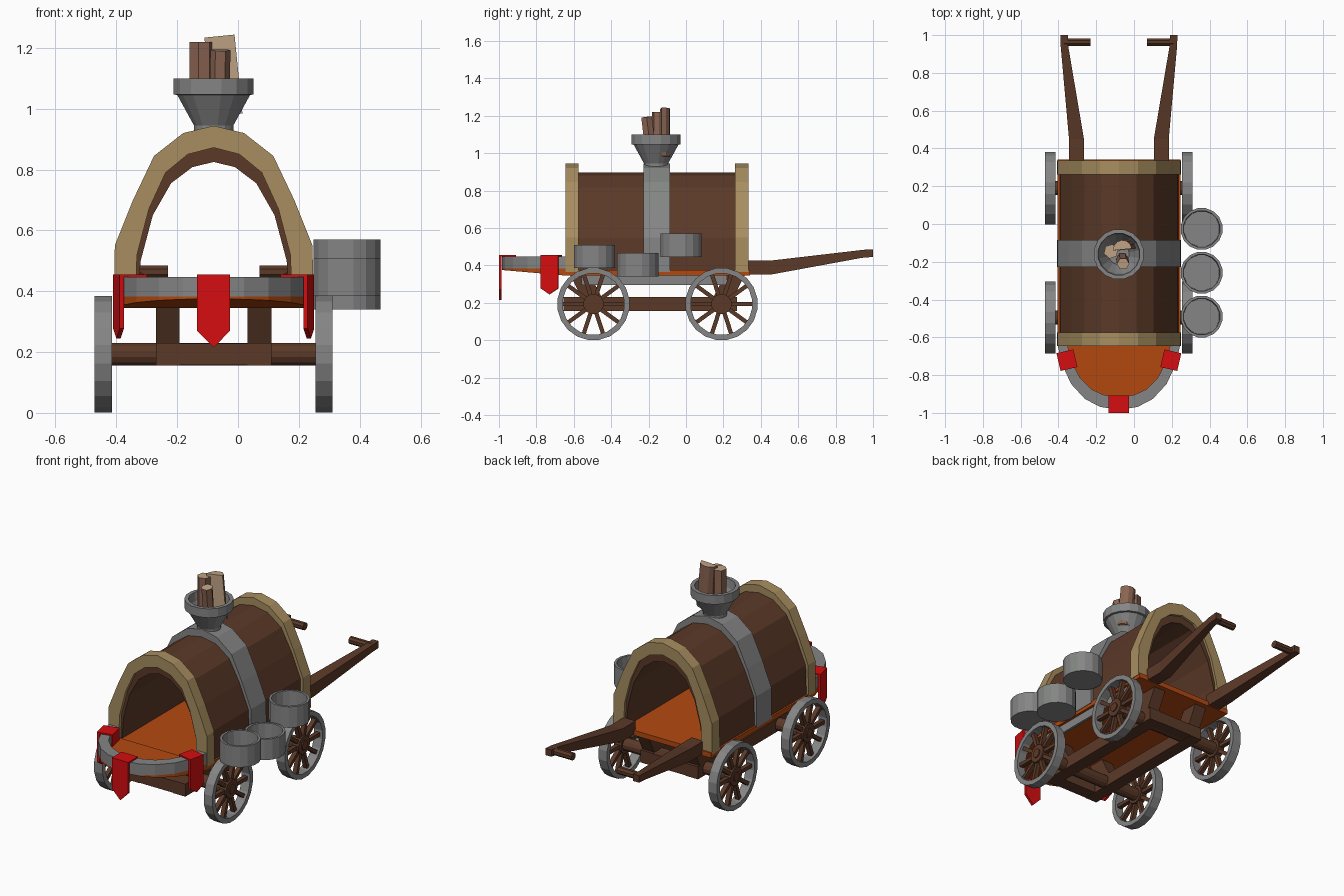
import bpy, bmesh, math
from mathutils import Vector, Matrix

if "Cube" in bpy.data.objects:
    bpy.data.objects.remove(bpy.data.objects["Cube"])

CX = -0.08  # centre line of the cart


def mat(name, c):
    m = bpy.data.materials.new(name)
    m.diffuse_color = (*c, 1)
    m.use_nodes = True
    m.node_tree.nodes["Principled BSDF"].inputs["Base Color"].default_value = m.diffuse_color
    return m


WOOD = mat("dark wood", (0.105, 0.041, 0.021))
ORANGE = mat("orange boards", (0.45, 0.066, 0.005))
GREY = mat("grey metal", (0.23, 0.235, 0.23))
TAN = mat("tan trim", (0.39, 0.27, 0.115))
RED = mat("red cloth", (0.66, 0.004, 0.005))
BARK = mat("log bark", (0.26, 0.13, 0.085))
CUT = mat("cut log", (0.52, 0.36, 0.23))


def finish(name, bm, *mats):
    bmesh.ops.recalc_face_normals(bm, faces=bm.faces)
    me = bpy.data.meshes.new(name)
    bm.to_mesh(me)
    bm.free()
    for m in mats:
        me.materials.append(m)
    ob = bpy.data.objects.new(name, me)
    bpy.context.collection.objects.link(ob)
    return ob


def hull(name, pts, m):
    bm = bmesh.new()
    for p in pts:
        bm.verts.new(p)
    bmesh.ops.convex_hull(bm, input=bm.verts)
    bmesh.ops.dissolve_limit(bm, angle_limit=0.01, verts=bm.verts, edges=bm.edges)
    return finish(name, bm, m)


def box(name, x, y, z, m):
    return hull(name, [(a, b, c) for a in x for b in y for c in z], m)


def mirrored(half):
    return [(CX - d, v) for d, v in half] + [(CX + d, v) for d, v in half[-2::-1]]


def strip(name, outer, inner, lo, hi, m, upright=True):
    """Band between two open half profiles, mirrored and given depth."""
    o, i = mirrored(outer), mirrored(inner)
    bm = bmesh.new()
    rows = []
    for (a, b), (c, d) in zip(o, i):
        q = [(a, b, lo), (a, b, hi), (c, d, hi), (c, d, lo)]
        rows.append([bm.verts.new((p[0], p[2], p[1]) if upright else p) for p in q])
    for r, s in zip(rows, rows[1:]):
        for k in range(4):
            j = (k + 1) % 4
            bm.faces.new((r[k], r[j], s[j], s[k]))
    bm.faces.new(rows[0])
    bm.faces.new(rows[-1])
    return finish(name, bm, m)


def lathe(name, prof, n, loc, m, along_x=False, closed=False):
    bm = bmesh.new()
    rings = []
    for r, z in prof:
        ring = []
        for k in range(n):
            t = 2 * math.pi * (k + 0.5) / n
            p = (r * math.cos(t), r * math.sin(t), z)
            ring.append(bm.verts.new((p[2], p[0], p[1]) if along_x else p))
        rings.append(ring)
    pairs = list(zip(rings, rings[1:]))
    if closed:
        pairs.append((rings[-1], rings[0]))
    for a, b in pairs:
        for k in range(n):
            j = (k + 1) % n
            bm.faces.new((a[k], a[j], b[j], b[k]))
    if not closed:
        bm.faces.new(rings[0])
        bm.faces.new(rings[-1])
    bmesh.ops.translate(bm, vec=loc, verts=bm.verts)
    return finish(name, bm, m)


# Arched cover, tan end hoops and grey middle band
OUT = [(.328, .365), (.325, .55), (.265, .70), (.196, .845), (.10, .92), (0, .944)]
MID = [(.258, .365), (.252, .52), (.213, .67), (.158, .79), (.085, .85), (0, .872)]
SHELL = [(.315, .365), (.309, .545), (.25, .688), (.182, .815), (.092, .88), (0, .897)]
INN = [(.25, .365), (.24, .50), (.20, .65), (.14, .755), (.07, .808), (0, .825)]
strip("cover", SHELL, INN, -.625, .32, WOOD)
strip("front_hoop", OUT, MID, -.645, -.575, TAN)
strip("back_hoop", OUT, MID, .262, .335, TAN)
strip("middle_band", OUT, MID, -.228, -.085, GREY)

# Floor, rounded nose and nose rail
NOSE = [(.325, -.64), (.30, -.745), (.253, -.847), (.18, -.926), (.10, -.968), (0, -.985)]
NOSE_IN = [(.272, -.64), (.25, -.73), (.205, -.815), (.145, -.875), (.08, -.905), (0, -.915)]
box("floor", (CX - .325, CX + .325), (-.64, .342), (.345, .375), ORANGE)
hull("nose_floor", [(x, y, .382) for x, y in mirrored(NOSE)]
     + [(x, y, .345 + .03 * (-.64 - y) / .345) for x, y in mirrored(NOSE)], ORANGE)
strip("nose_rail", NOSE, NOSE_IN, .378, .447, GREY, upright=False)


# Red pennants folded over the rail
def pennant(name, x, y, ang, shoulder, tip, w):
    bm = bmesh.new()
    M = Matrix.Translation((x, y, 0)) @ Matrix.Rotation(ang, 4, 'Z')

    def prism(outline, d0, d1):
        a = [bm.verts.new(M @ Vector((u, d0, z))) for u, z in outline]
        b = [bm.verts.new(M @ Vector((u, d1, z))) for u, z in outline]
        bm.faces.new(a)
        bm.faces.new(b)
        for k in range(len(a)):
            j = (k + 1) % len(a)
            bm.faces.new((a[k], a[j], b[j], b[k]))
    prism([(-w, .455), (w, .455), (w, shoulder), (0, tip), (-w, shoulder)], -.014, 0)
    prism([(-w, .446), (w, .446), (w, .455), (-w, .455)], 0, .078)
    prism([(-w, .383), (w, .383), (w, .446), (-w, .446)], .070, .078)
    finish(name, bm, RED)


pennant("front_pennant", CX, -.986, 0, .27, .215, .054)
for s, side in ((-1, "left"), (1, "right")):
    pennant(side + "_pennant", CX + s * .306, -.728, s * math.radians(77), .277, .245, .048)

# Under frame: long beams, cross beams and slanted brackets
for s, side in ((-1, "left"), (1, "right")):
    xs = (CX + s * .112, CX + s * .19)
    box(side + "_beam", xs, (-.655, .272), (.155, .23), WOOD)
    for end, c, d in (("front", -.495, -1), ("back", .19, 1)):
        hull(f"{end}_{side}_bracket", [(x, c + d * o, z) for x in xs for o, z in
             ((-.06, .2), (.05, .2), (.02, .35), (.125, .35))], WOOD)
box("front_cross_beam", (CX - .12, CX + .12), (-.655, -.575), (.157, .228), WOOD)
box("back_cross_beam", (CX - .12, CX + .12), (.192, .272), (.157, .228), WOOD)
box("bucket_strip", (.215, .23), (-.56, .22), (.295, .346), GREY)

# Axles and spoked wheels
ZW = .193
for end, yc in (("front", -.495), ("back", .19)):
    lathe(end + "_axle", [(.038, -.36), (.038, .36)], 12, (CX, yc, ZW), WOOD, True)
    for s, side in ((-1, "left"), (1, "right")):
        c = Vector((CX + s * .363, yc, ZW))
        nm = f"{end}_{side}_"
        lathe(nm + "rim", [(.194, -.028), (.194, .028), (.165, .028), (.165, -.028)],
              20, c, GREY, True, True)
        lathe(nm + "hub", [(.055, -.022), (.055, .022)], 12, c, WOOD, True)
        lathe(nm + "hub_cap", [(.028, -.028), (.028, .028)], 8, c, WOOD, True)
        bm = bmesh.new()
        for k in range(10):
            t = 2 * math.pi * k / 10
            M = (Matrix.Translation(c) @ Matrix.Rotation(t, 4, 'X')
                 @ Matrix.Translation((0, .107, 0)) @ Matrix.Diagonal((.026, .125, .022, 1)))
            bmesh.ops.create_cube(bm, size=1, matrix=M)
        finish(nm + "spokes", bm, WOOD)

# Pull shafts with hand grips
for s, side in ((-1, "left"), (1, "right")):
    def sec(a, b, y, z0, z1):
        return [(CX + s * x, y, z) for x in (a, b) for z in (z0, z1)]
    A = sec(.185, .264, .325, .35, .425)
    B = sec(.185, .264, .45, .35, .425)
    C = sec(.268, .308, .94, .44, .482)
    D = sec(.27, .31, 1.0, .445, .486)
    hull(side + "_shaft_root", A + B, WOOD)
    hull(side + "_shaft", B + C, WOOD)
    hull(side + "_shaft_end", C + D, WOOD)
    lathe(side + "_grip", [(.022, -.07), (.022, .07)], 8, (CX + s * .22, .963, .464), WOOD, True)

# Buckets on the right side
for k, (y, z) in enumerate(((-.026, .445), (-.258, .34), (-.49, .385))):
    lathe(f"bucket_{k + 1}", [(.112, 0), (.112, .125), (.098, .125), (.095, .025)],
          16, (.358, y, z), GREY)

# Funnel chimney
lathe("funnel", [(.066, .90), (.066, .945), (.122, 1.045), (.134, 1.047), (.134, 1.10),
                 (.112, 1.10), (.105, 1.05), (.055, .96)], 16, (CX, -.16, 0), GREY)


# Split logs: bark outside, pale cut faces on the flat sides and ends
def log(name, x, y, r, top, tilt, spin, arc):
    bm = bmesh.new()
    n = 6
    pts = [(r * math.cos(arc * k / n), r * math.sin(arc * k / n)) for k in range(n + 1)]
    if arc > 6:
        pts.pop()
    M = (Matrix.Translation((x, y, .98)) @ Matrix.Rotation(tilt[0], 4, 'X')
         @ Matrix.Rotation(tilt[1], 4, 'Y') @ Matrix.Rotation(spin, 4, 'Z'))
    lo = [bm.verts.new(M @ Vector((*p, 0))) for p in pts]
    hi = [bm.verts.new(M @ Vector((*p, top - .98))) for p in pts]
    for k in range(len(lo)):
        j = (k + 1) % len(lo)
        f = bm.faces.new((lo[k], lo[j], hi[j], hi[k]))
        f.material_index = int(arc < 6 and k == len(lo) - 1)
    for ring in (lo, hi):
        bm.faces.new(ring).material_index = 1
    finish(name, bm, BARK, CUT)


log("log_left", -.122, -.145, .039, 1.22, (0, 0), .3, 2 * math.pi)
log("log_front", -.062, -.185, .033, 1.195, (.12, 0.02), 0, 2 * math.pi)
log("log_back", -.035, -.135, .05, 1.24, (0, -.10), .1, math.pi)
